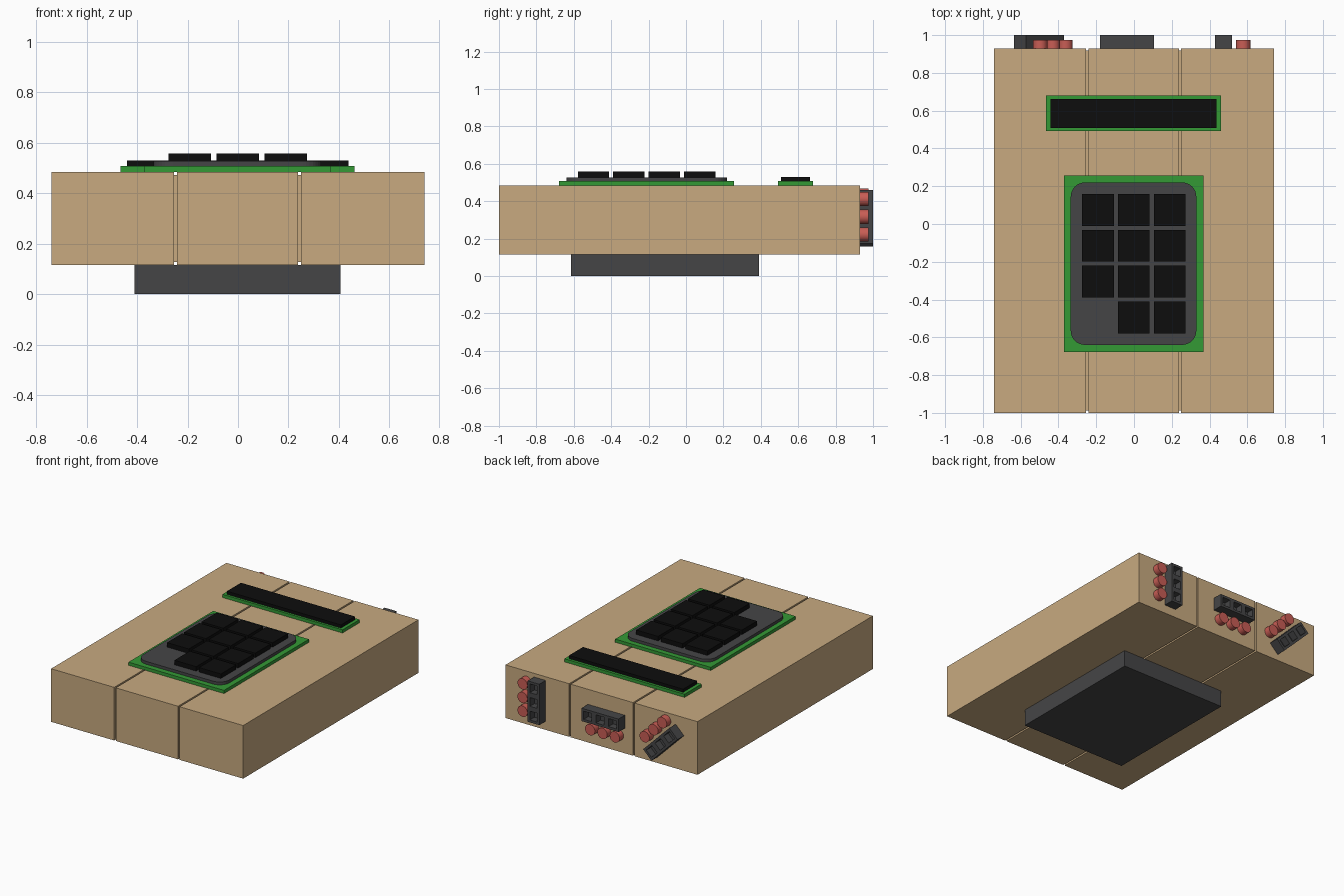
import bpy, bmesh, math
from mathutils import Vector, Matrix

if "Cube" in bpy.data.objects:
    bpy.data.objects.remove(bpy.data.objects["Cube"])


def material(name, rgb):
    m = bpy.data.materials.new(name)
    m.diffuse_color = (*rgb, 1)
    m.use_nodes = True
    m.node_tree.nodes["Principled BSDF"].inputs["Base Color"].default_value = m.diffuse_color
    return m


WOOD = material("tan cardboard", (0.577, 0.402, 0.216))
GREEN = material("circuit green", (0.034, 0.319, 0.036))
GREY = material("dark grey", (0.06, 0.06, 0.062))
BLACK = material("near black", (0.004, 0.004, 0.004))
RED = material("red", (0.58, 0.11, 0.09))


def finish(name, bm, mat):
    bmesh.ops.recalc_face_normals(bm, faces=bm.faces)
    me = bpy.data.meshes.new(name)
    bm.to_mesh(me)
    bm.free()
    me.materials.append(mat)
    ob = bpy.data.objects.new(name, me)
    bpy.context.collection.objects.link(ob)
    return ob


def box_bm(lo, hi):
    bm = bmesh.new()
    lo, hi = Vector(lo), Vector(hi)
    size = Matrix.Diagonal((*(hi - lo), 1))
    bmesh.ops.create_cube(bm, size=1, matrix=Matrix.Translation((lo + hi) / 2) @ size)
    return bm


def box(name, lo, hi, mat):
    return finish(name, box_bm(lo, hi), mat)


# Body: three panels with thin grooves around a slightly smaller core
Z0, Z1 = 0.115, 0.485
G = 0.006
for name, x0, x1 in (("left_panel", -0.74, -0.248 - G),
                     ("middle_panel", -0.248 + G, 0.244 - G),
                     ("right_panel", 0.244 + G, 0.74)):
    box(name, (x0, -1, Z0), (x1, 0.93, Z1), WOOD)
box("body_core", (-0.5, -0.988, Z0 + 0.012), (0.5, 0.918, Z1 - 0.012), WOOD)

# Base block underneath
box("base_block", (-0.41, -0.615, 0), (0.406, 0.39, Z0), GREY)

# Display strip
box("display_board", (-0.465, 0.492, Z1), (0.461, 0.68, 0.507), GREEN)
box("display_screen", (-0.441, 0.508, 0.507), (0.438, 0.662, 0.529), BLACK)

# Keypad: board, rounded pad and eleven keys
box("keypad_board", (-0.37, -0.678, Z1), (0.367, 0.256, 0.507), GREEN)
bm = box_bm((-0.335, -0.64, 0.507), (0.33, 0.22, 0.527))
corners = [e for e in bm.edges if abs(e.verts[0].co.z - e.verts[1].co.z) > 0.01]
bmesh.ops.bevel(bm, geom=corners, offset=0.075, segments=8, profile=0.5, affect='EDGES')
finish("keypad_pad", bm, GREY)
for row in range(4):
    for col in range(3):
        if row == 3 and col == 0:
            continue
        x, y = -0.191 + 0.190 * col, 0.074 - 0.1895 * row
        box(f"key_{row}_{col}", (x - 0.084, y - 0.084, 0.527), (x + 0.084, y + 0.084, 0.558), BLACK)


# Back connectors: socket housing with three square holes and three red studs
def connector(label, x, z, angle):
    place = Matrix.Translation((x, 0.93, z)) @ Matrix.Rotation(math.radians(angle), 4, 'Y')
    bm = box_bm((-0.1425, 0, -0.045), (0.1425, 0.07, 0.045))
    for cut in (-0.0475, 0.0475):
        bmesh.ops.bisect_plane(bm, geom=bm.verts[:] + bm.edges[:] + bm.faces[:],
                               plane_co=(cut, 0, 0), plane_no=(1, 0, 0))
    outer = [f for f in bm.faces if f.calc_center_median().y > 0.069]
    bmesh.ops.inset_individual(bm, faces=outer, thickness=0.024, depth=0)
    holes = bmesh.ops.extrude_discrete_faces(bm, faces=outer)["faces"]
    bmesh.ops.translate(bm, verts=list({v for f in holes for v in f.verts}), vec=(0, -0.05, 0))
    finish(label + "_socket", bm, GREY).matrix_world = place
    for i in (-1, 0, 1):
        bm = bmesh.new()
        bmesh.ops.create_cone(bm, cap_ends=True, segments=24, radius1=0.038, radius2=0.038, depth=0.045,
                              matrix=Matrix.Translation((0.095 * i, 0.0225, -0.103))
                              @ Matrix.Rotation(math.pi / 2, 4, 'X'))
        ob = finish(f"{label}_stud_{i + 2}", bm, RED)
        ob.matrix_world = place
        for p in ob.data.polygons:
            p.use_smooth = len(p.vertices) == 4


connector("upright", 0.475, 0.317, -90)
connector("level", -0.0375, 0.335, 0)
connector("slanted", -0.5025, 0.29, -135)
